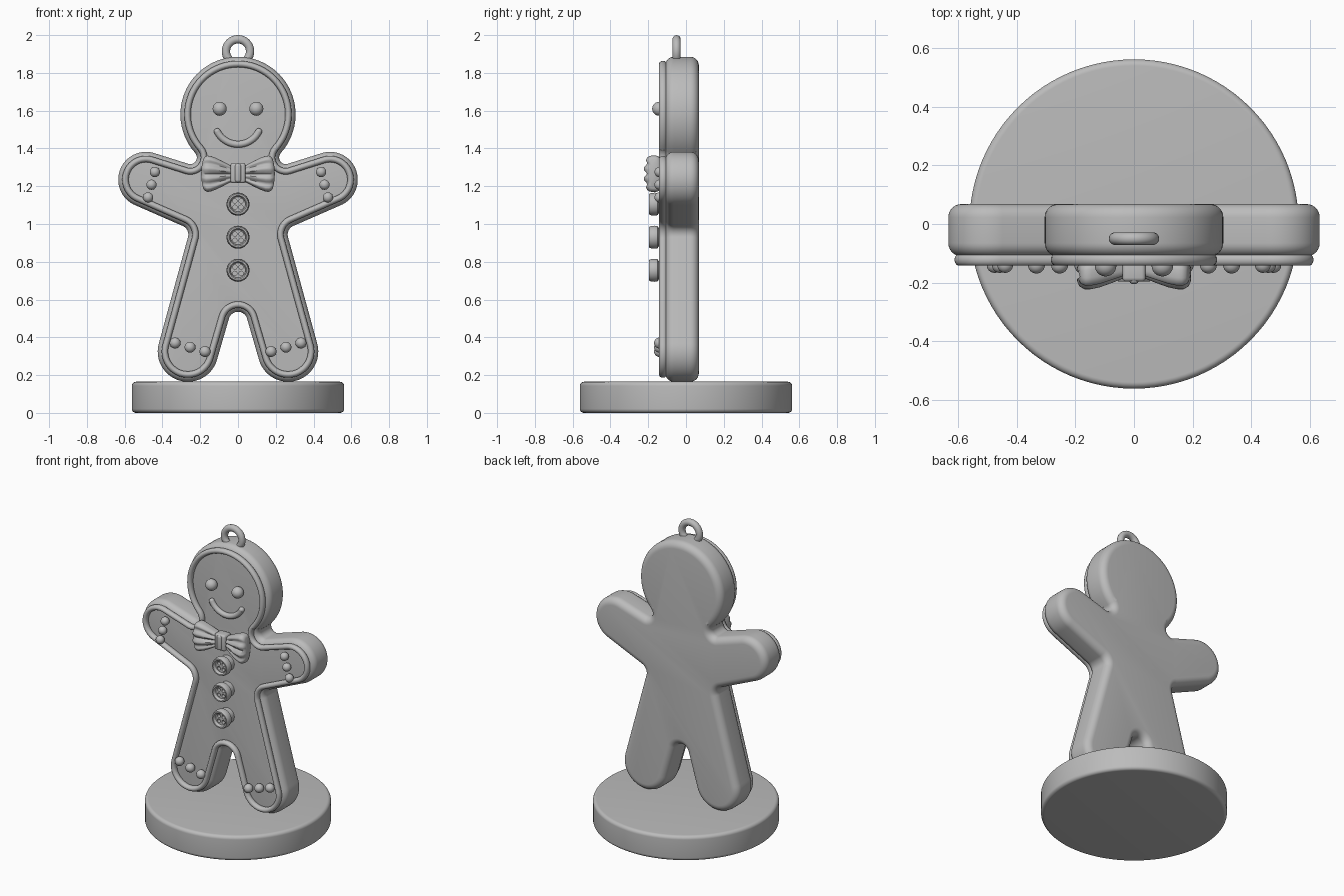
import bpy, bmesh
from math import sin, cos, pi, radians, copysign
from mathutils import Matrix, Vector

if "Cube" in bpy.data.objects:
    bpy.data.objects.remove(bpy.data.objects["Cube"], do_unlink=True)

grey = bpy.data.materials.new("plain grey")
grey.use_nodes = True
grey.diffuse_color = (0.5, 0.5, 0.5, 1)
grey.node_tree.nodes["Principled BSDF"].inputs["Base Color"].default_value = (0.5, 0.5, 0.5, 1)


def finish(name, bm, angle=40):
    """Turn a bmesh into a smooth-shaded grey object."""
    bmesh.ops.recalc_face_normals(bm, faces=bm.faces)
    mesh = bpy.data.meshes.new(name)
    bm.to_mesh(mesh)
    bm.free()
    mesh.materials.append(grey)
    obj = bpy.data.objects.new(name, mesh)
    bpy.context.collection.objects.link(obj)
    shade(obj, angle)
    return obj


def shade(obj, angle=40):
    bpy.ops.object.select_all(action='DESELECT')
    obj.select_set(True)
    bpy.context.view_layer.objects.active = obj
    bpy.ops.object.shade_smooth_by_angle(angle=radians(angle))


def loft(name, rings, closed=False, angle=40):
    """Skin a list of equal rings, capped at both ends or closed on itself."""
    bm = bmesh.new()
    loops = [[bm.verts.new(p) for p in ring] for ring in rings]
    pairs = list(zip(loops, loops[1:]))
    if closed:
        pairs.append((loops[-1], loops[0]))
    else:
        bm.faces.new(loops[0])
        bm.faces.new(loops[-1])
    for a, b in pairs:
        for i in range(len(a)):
            j = (i + 1) % len(a)
            bm.faces.new((a[i], a[j], b[j], b[i]))
    return finish(name, bm, angle)


def arc_tube(name, centre, radius, thick, a0, a1, steps, closed=False):
    """Round tube along an arc that lies in the x-z plane."""
    rings = []
    for i in range(steps + (not closed)):
        a = radians(a0 + (a1 - a0) * i / steps)
        out = Vector((cos(a), 0, sin(a)))
        rings.append([Vector(centre) + out * (radius + thick * cos(t))
                      + Vector((0, thick * sin(t), 0))
                      for t in (2 * pi * k / 14 for k in range(14))])
    return loft(name, rings, closed)


def ball(name, x, y, z, r):
    bm = bmesh.new()
    bmesh.ops.create_uvsphere(bm, u_segments=24, v_segments=14, radius=r,
                              matrix=Matrix.Translation((x, y, z)))
    return finish(name, bm, 60)


# Body outline: tangent arcs (centre x, centre z, radius, start, end angle)
ARCS = [(0, 1.58, .305, 90, -42),       # head
        (.253, 1.352, .035, 138, 285),  # neck
        (.487, 1.235, .147, 105, -68),  # arm
        (.313, .944, .05, 112, 196),    # armpit
        (.265, .325, .16, 16, -164),    # leg
        (0, .485, .05, 16, 90)]         # crotch
half = []
for cx, cz, r, a0, a1 in ARCS:
    side = 1 if a1 < a0 else -1
    steps = max(10, int(abs(a1 - a0) / 5))
    for i in range(steps + 1):
        a = radians(a0 + (a1 - a0) * i / steps)
        half.append((cx + r * cos(a), cz + r * sin(a), side * cos(a), side * sin(a)))
outline = half + [(-x, z, -nx, nz) for x, z, nx, nz in half[-2:0:-1]]


def ring(inset, y):
    return [(x - nx * inset, y, z - nz * inset) for x, z, nx, nz in outline]


# Body slab with rounded front and back edges
FRONT, BACK, EDGE = -.11, .068, .045
quarter = [pi / 2 * i / 7 for i in range(8)]
profile = [(EDGE * (1 - sin(t)), FRONT + EDGE * (1 - cos(t))) for t in quarter]
profile += [(EDGE * (1 - cos(t)), BACK - EDGE * (1 - sin(t))) for t in quarter]
loft("body", [ring(d, y) for d, y in profile])

# Raised icing line around the front
loft("icing_border", [ring(.038 + .017 * cos(t), -.122 + .021 * sin(t))
                      for t in (2 * pi * k / 14 for k in range(14))], closed=True)

# Round base
R, TOP, B = .562, .165, .022


def disc(r, z):
    return [(r * cos(2 * pi * k / 96), r * sin(2 * pi * k / 96), z) for k in range(96)]


base = [(R - B * (1 - sin(t)), B * (1 - cos(t))) for t in quarter]
base += [(R - B * (1 - cos(t)), TOP - B * (1 - sin(t))) for t in quarter]
loft("base", [disc(r, z) for r, z in base])

# Hanging loop, smile and eyes
arc_tube("hanging_loop", (0, -.05, 1.914), .064, .022, 0, 360, 40, closed=True)
arc_tube("smile", (0, -.118, 1.545), .123, .018, 207, 333, 28)
for s, n in ((1, "left"), (-1, "right")):
    ball(n + "_eye", s * .097, -.142, 1.61, .037)
    ball(n + "_smile_end", s * .1096, -.118, 1.489, .018)
    # Icing dots on arms and feet
    for i in range(3):
        ball(n + "_arm_dot", s * (.44 + .018 * i), -.14, 1.275 - .067 * i, .027)
        ball(n + "_foot_dot", s * (.333 - .079 * i), -.14, .37 - .0225 * i, .029)


# Buttons: turned profile with four drilled holes
def button(z0):
    prof = [(.05, -.105), (.05, -.145), (.058, -.15), (.061, -.165), (.059, -.185),
            (.054, -.196), (.046, -.196), (.041, -.19), (.039, -.178)]
    obj = loft("button", [[(r * cos(2 * pi * k / 40), y, z0 + r * sin(2 * pi * k / 40))
                           for k in range(40)] for r, y in prof], angle=35)
    bm = bmesh.new()
    for sx in (-1, 1):
        for sz in (-1, 1):
            m = Matrix.Translation((sx * .0165, -.18, z0 + sz * .0165)) @ Matrix.Rotation(pi / 2, 4, 'X')
            bmesh.ops.create_cone(bm, cap_ends=True, segments=16, radius1=.0115,
                                  radius2=.0115, depth=.05, matrix=m)
    cutter = finish("button_hole_cutter", bm)
    cutter.hide_render = True
    mod = obj.modifiers.new("holes", 'BOOLEAN')
    mod.operation, mod.solver, mod.object = 'DIFFERENCE', 'EXACT', cutter
    bpy.context.view_layer.objects.active = obj
    bpy.ops.object.modifier_apply(modifier=mod.name)
    bpy.data.objects.remove(cutter, do_unlink=True)
    shade(obj, 35)


for z0 in (1.105, .93, .755):
    button(z0)


# Bow tie wings: pleated sections (x, half height, half depth, y centre)
def wing(name, s):
    stations = [(.02, .04, .03, -.145), (.045, .047, .034, -.15), (.08, .066, .038, -.158),
                (.115, .083, .043, -.165), (.145, .094, .046, -.169), (.163, .096, .045, -.171),
                (.177, .089, .037, -.171), (.184, .078, .022, -.171)]
    rings = []
    for i, (x, h, d, yc) in enumerate(stations):
        pleat = .012 * sin(pi * (i + 1) / 9)
        pts = []
        for k in range(56):
            t = 2 * pi * k / 56
            u = copysign(abs(cos(t)) ** .7, cos(t))
            v = copysign(abs(sin(t)) ** .55, sin(t))
            fold = pleat * cos(u * pi * 3.5) * (1 - u * u) if v < 0 else 0
            bulge = -.018 * (1 - u * u) * (x / .184) ** 4
            pts.append((s * (x + bulge * -.6), yc + d * v + fold, 1.266 + h * u))
        rings.append(pts)
    loft(name, rings, angle=50)


wing("left_bow_wing", 1)
wing("right_bow_wing", -1)

# Bow knot: rounded block with a raised middle fold
for name, w, h, y in (("bow_knot", .08, .108, -.162), ("bow_knot_fold", .034, .1, -.17)):
    bm = bmesh.new()
    bmesh.ops.create_cube(bm, size=1, matrix=Matrix.Translation((0, y, 1.27))
                          @ Matrix.Diagonal((w, .07, h, 1)))
    bmesh.ops.bevel(bm, geom=bm.edges[:], offset=.014, segments=4, affect='EDGES', profile=.5)
    finish(name, bm)
